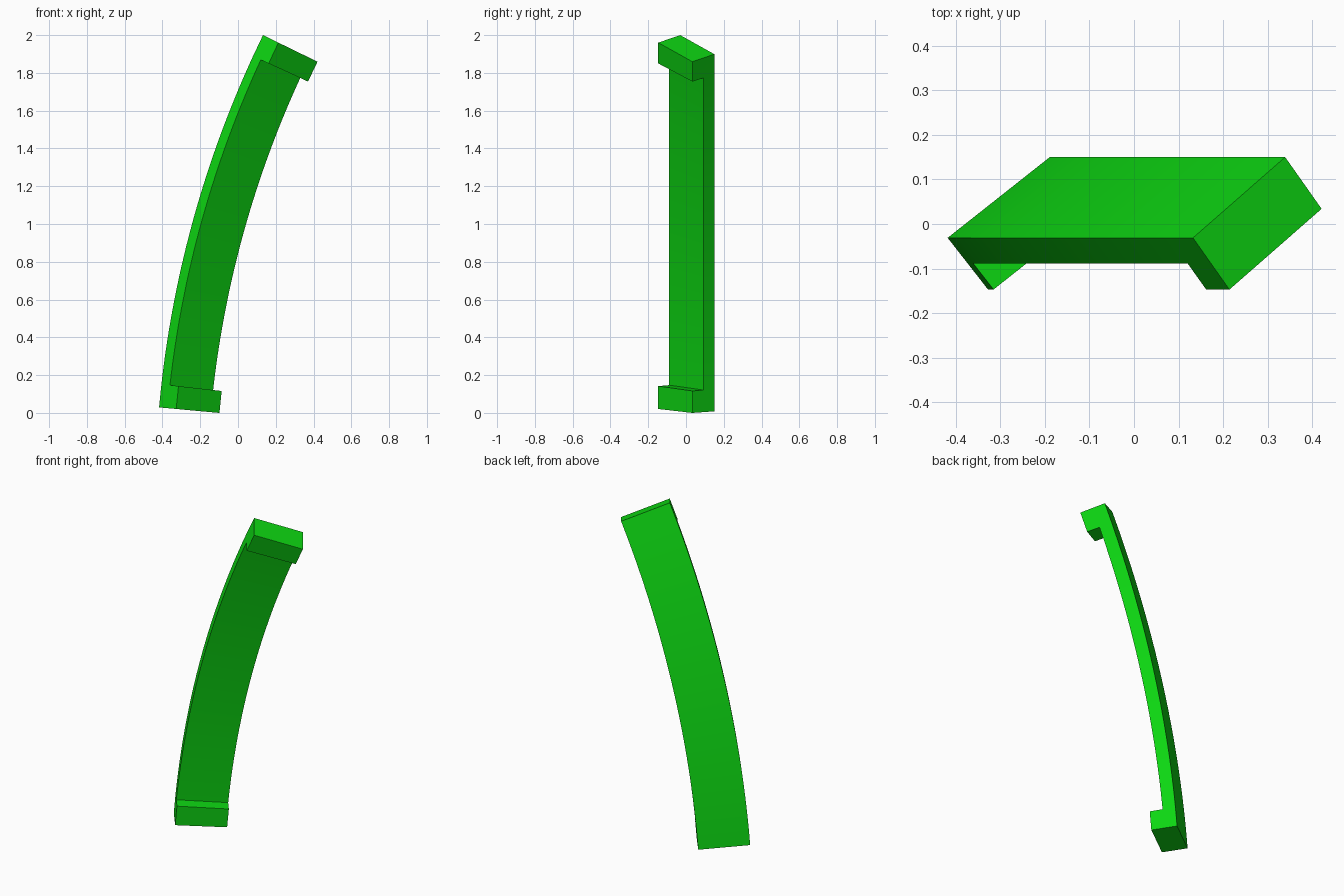
import bpy, bmesh, math
from mathutils import Vector

cube = bpy.data.objects.get("Cube")
if cube:
    bpy.data.objects.remove(cube, do_unlink=True)

# Single bright green
green = bpy.data.materials.new("bright green")
green.use_nodes = True
colour = (0.004, 0.68, 0.006, 1.0)
green.diffuse_color = colour
green.node_tree.nodes["Principled BSDF"].inputs["Base Color"].default_value = colour

# Arc of the outer edge: it leans from START to END degrees
RADIUS, START, END, LIP = 5.668, 5.2, 26.0, 1.25
SEGMENTS = 32
FOOT = Vector((-0.418, -0.031, 0.029))
WIDE = (0.230, 0.181)      # across the strip: (towards arc centre, y)
DEEP = (0.0455, -0.058)    # half of the depth: (towards arc centre, y)


def inward(deg):
    a = math.radians(deg)
    return Vector((math.cos(a), 0, -math.sin(a)))


CENTRE = FOOT + RADIUS * inward(START)


def place(deg, offset):
    return CENTRE + (offset[0] - RADIUS) * inward(deg) + Vector((0, offset[1], 0))


# Stations along the arc, with one at the inner end of each lip
lo, hi = START + LIP, END - LIP
stations = [START] + [lo + (hi - lo) * i / SEGMENTS for i in range(SEGMENTS + 1)] + [END]
section = [(0, 0), WIDE, (WIDE[0] + DEEP[0], WIDE[1] + DEEP[1]), DEEP]

# Curved strip: sweep the rectangular section along the arc
bm = bmesh.new()
rings = [[bm.verts.new(place(deg, p)) for p in section] for deg in stations]
inner_faces = []
for r0, r1 in zip(rings, rings[1:]):
    for i in range(4):
        j = (i + 1) % 4
        face = bm.faces.new((r0[i], r0[j], r1[j], r1[i]))
        if i == 2:
            inner_faces.append(face)
bm.faces.new(rings[0])
bm.faces.new(rings[-1])

# End lips: extrude the first and last inner faces to full depth
for face, d0, d1 in ((inner_faces[0], START, lo), (inner_faces[-1], hi, END)):
    start_points = [place(d0, section[2]), place(d0, section[3])]
    new = bmesh.ops.extrude_discrete_faces(bm, faces=[face])["faces"][0]
    for v in new.verts:
        at_start = min((v.co - p).length for p in start_points) < 1e-4
        deg = d0 if at_start else d1
        v.co += DEEP[0] * inward(deg) + Vector((0, DEEP[1], 0))

bmesh.ops.recalc_face_normals(bm, faces=bm.faces)
mesh = bpy.data.meshes.new("curved_handle")
bm.to_mesh(mesh)
bm.free()
mesh.materials.append(green)

handle = bpy.data.objects.new("curved_handle", mesh)
bpy.context.collection.objects.link(handle)
bpy.ops.object.select_all(action="DESELECT")
handle.select_set(True)
bpy.context.view_layer.objects.active = handle
bpy.ops.object.shade_smooth_by_angle(angle=math.radians(30))
